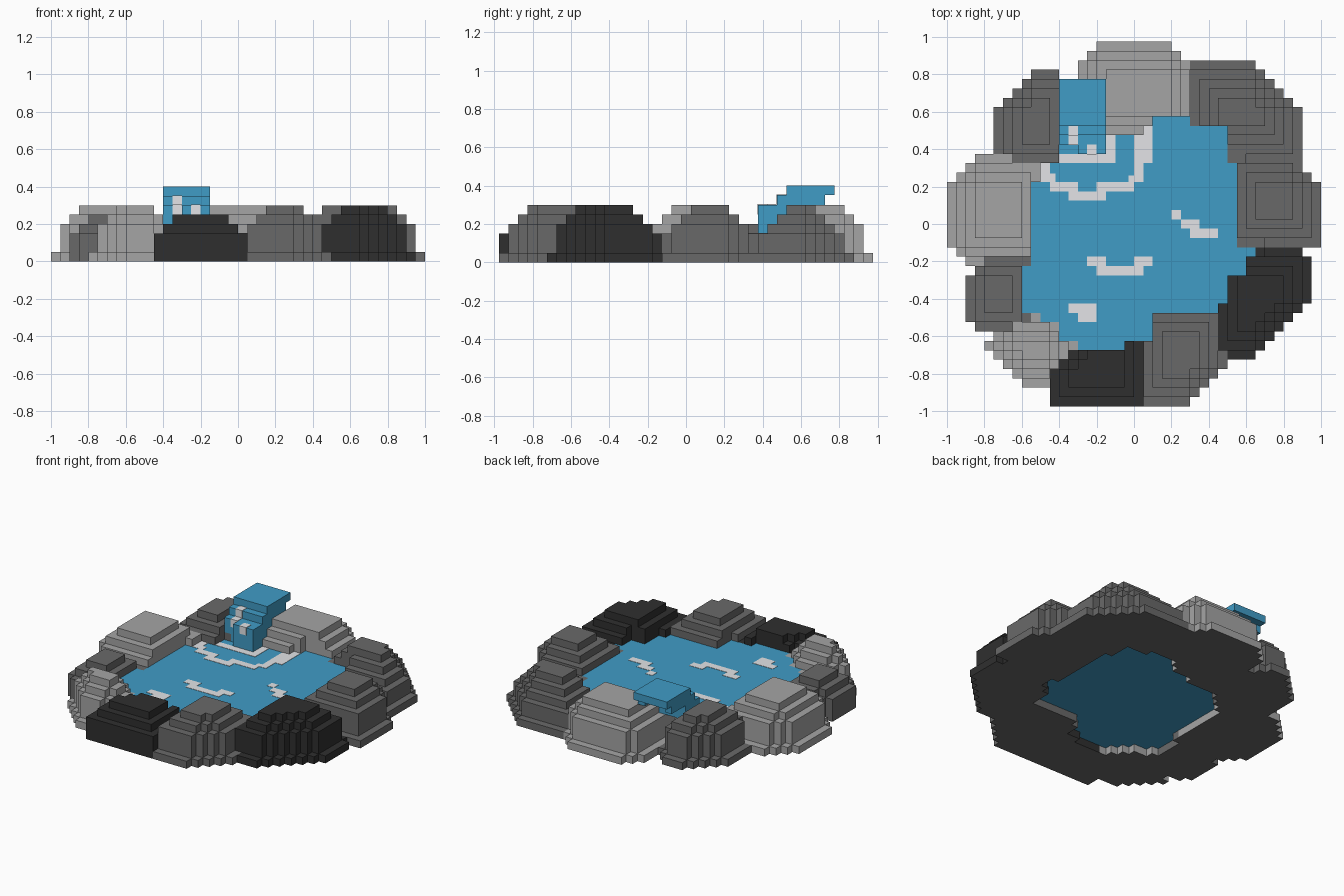
import bpy, bmesh
from mathutils import Vector

if "Cube" in bpy.data.objects:
    bpy.data.objects.remove(bpy.data.objects["Cube"])

V = 0.05                      # voxel size
X0, Y0 = -1.0, -0.975         # grid origin


def material(name, r, g, b):
    m = bpy.data.materials.new(name)
    lin = [((c / 255 + 0.055) / 1.055) ** 2.4 for c in (r, g, b)]
    m.diffuse_color = (*lin, 1)
    m.use_nodes = True
    m.node_tree.nodes["Principled BSDF"].inputs["Base Color"].default_value = m.diffuse_color
    return m


LIGHT = material("light_stone", 165, 165, 165)
MID = material("mid_stone", 105, 105, 105)
DARK = material("dark_stone", 47, 47, 47)
WATER = material("water_blue", 64, 156, 198)
FOAM = material("foam_white", 228, 229, 232)


def cells(x0, x1, y0, y1, cuts=(0, 0, 0, 0)):
    """Grid cells of a rectangle with stair-cut corners (front left, front right, back right, back left)."""
    i0, i1 = round((x0 - X0) / V), round((x1 - X0) / V)
    j0, j1 = round((y0 - Y0) / V), round((y1 - Y0) / V)
    out = set()
    for i in range(i0, i1):
        for j in range(j0, j1):
            l, r, f, b = i - i0, i1 - 1 - i, j - j0, j1 - 1 - j
            if all(s >= c for s, c in zip((l + f, r + f, r + b, l + b), cuts)):
                out.add((i, j))
    return out


def around(c, diagonal=True):
    return [(c[0] + a, c[1] + b) for a in (-1, 0, 1) for b in (-1, 0, 1)
            if (a or b) and (diagonal or not (a and b))]


def finish(bm, name, mats):
    me = bpy.data.meshes.new(name)
    bm.to_mesh(me)
    bm.free()
    ob = bpy.data.objects.new(name, me)
    for m in mats:
        me.materials.append(m)
    bpy.context.collection.objects.link(ob)


def voxel_object(name, voxels, solid, mats):
    """Outer faces of a voxel set; undersides on the ground use the last material."""
    bm, verts = bmesh.new(), {}
    for v in sorted(voxels):
        for axis in range(3):
            for side in (0, 1):
                n = list(v)
                n[axis] += 2 * side - 1
                if tuple(n) in solid:
                    continue
                face = []
                for s, t in ((0, 0), (1, 0), (1, 1), (0, 1)):
                    p = list(v)
                    p[axis] += side
                    p[(axis + 1) % 3] += s
                    p[(axis + 2) % 3] += t
                    p = tuple(p)
                    if p not in verts:
                        verts[p] = bm.verts.new(Vector(p) * V + Vector((X0, Y0, 0)))
                    face.append(verts[p])
                f = bm.faces.new(face if side else face[::-1])
                ground = axis == 2 and side == 0 and v[2] == 0
                f.material_index = len(mats) - 1 if ground else 0
    finish(bm, name, mats)


def box_object(name, boxes, mat):
    bm = bmesh.new()
    for x0, x1, y0, y1, z0, z1 in boxes:
        r = bmesh.ops.create_cube(bm, size=1)
        bmesh.ops.scale(bm, vec=(x1 - x0, y1 - y0, z1 - z0), verts=r["verts"])
        bmesh.ops.translate(bm, vec=((x0 + x1) / 2, (y0 + y1) / 2, (z0 + z1) / 2), verts=r["verts"])
    finish(bm, name, [mat])


# Visible pool outline
pool = set()
for r in [(-.55, .55, -.225, .225), (-.6, .5, -.425, -.225), (-.5, .45, -.475, -.425),
          (-.6, .1, -.475, -.425), (-.5, .1, -.525, -.475), (-.4, .1, -.625, -.525),
          (-.3, -.05, -.675, -.625), (.5, .6, -.275, -.125), (.6, .65, -.175, -.125),
          (-.5, .55, .225, .325), (-.4, .5, .325, .425), (-.1, .5, .425, .475),
          (.05, .5, .475, .525), (.1, .3, .525, .575)]:
    pool |= cells(*r)

# Stepped stones: name, colour, step heights in voxels, footprint, corner cuts
STEP = (1, 4, 5, 6)
LOW = (3, 4, 5, 5)
rocks = [
    ("front_dark_stone", DARK, LOW, (-.45, .05, -.975, -.575), (0, 0, 0, 4)),
    ("front_right_stone", MID, STEP, (0, .5, -.975, -.425), (0, 4, 0, 0)),
    ("front_left_stone", LIGHT, STEP, (-.8, -.3, -.875, -.475), (4, 3, 3, 3)),
    ("left_small_stone", MID, LOW, (-.9, -.55, -.575, -.175), (1, 0, 0, 2)),
    ("left_stone", LIGHT, STEP, (-1, -.45, -.225, .375), (2, 0, 0, 3)),
    ("back_left_stone", MID, STEP, (-.75, -.3, .275, .825), (2, 0, 2, 4)),
    ("back_stone", LIGHT, STEP, (-.3, .35, .425, .975), (0, 0, 3, 2)),
    ("back_right_stone", MID, (1, 3, 4, 5, 6), (.25, .9, .325, .875), (4, 0, 5, 0)),
    ("right_stone", MID, STEP, (.5, 1, -.125, .375), (0, 0, 3, 0)),
    ("right_dark_stone", DARK, STEP, (.4, .95, -.725, -.125), (0, 6, 1, 3)),
]

# Each step shrinks the footprint by a voxel; the tallest stone wins each column
height, owner = {}, {}
for n, (_, _, steps, rect, cuts) in enumerate(rocks):
    layer = cells(*rect, cuts)
    for h in steps:
        for c in layer - pool:
            if h > height.get(c, 0):
                height[c], owner[c] = h, n
        layer = {c for c in layer if all(a in layer for a in around(c, False))}

# Rim closes tightly round the water
rim = sorted({a for c in pool for a in around(c)} - pool)
for c in rim:
    if c not in owner:
        near = [a for a in around(c) if a in owner]
        owner[c] = owner[near[0]] if near else 0
    height[c] = max(height.get(c, 0), 3)

# Narrow stone shelf below the water edge
for c in sorted(pool):
    near = [a for a in around(c, False) if a not in pool]
    if near:
        owner[c], height[c] = owner[near[0]], 1

stone = [set() for _ in rocks]
for c, h in height.items():
    stone[owner[c]].update((*c, k) for k in range(h))
rock_all = set().union(*stone)

# Pool water
water = {(*c, k) for c in pool for k in (1, 2)}
# Waterfall: stepped front, overhanging top plate and two arms under it
fall = {(*c, k) for c in cells(-.3, -.15, .375, .425) for k in (3, 4, 5)}
fall |= {(*c, k) for c in cells(-.4, -.15, .425, .475) for k in (3, 4, 5)}
fall |= {(*c, k) for c in cells(-.4, -.15, .475, .575) for k in (4, 5, 6)}
fall |= {(*c, 6) for x in (-.4, -.2) for c in cells(x, x + V, .575, .725)}
fall |= {(*c, 7) for c in cells(-.4, -.15, .525, .775)}
fall -= rock_all
solid = rock_all | water | fall

for (name, mat, *_), vox in zip(rocks, stone):
    voxel_object(name, vox, solid, [mat, MID])
voxel_object("pool_water", water, solid, [WATER])
voxel_object("waterfall", fall, solid, [WATER])

# Foam on the pool: rings under the waterfall, then ripples
rings = [(-.5, -.45, .225, .325), (-.45, -.3, .175, .225), (-.45, -.42, .225, .27),
         (-.35, -.15, .125, .175), (-.2, 0, .175, .225), (-.03, 0, .225, .26),
         (0, .05, .225, .475), (.05, .1, .325, .525),
         (-.4, -.1, .325, .375), (-.15, -.1, .375, .475)]
ripples = [(.2, .25, .025, .075), (.25, .35, -.025, .025), (.3, .45, -.075, -.025),
           (-.25, -.15, -.225, -.175), (-.2, .05, -.275, -.225), (0, .1, -.225, -.175),
           (-.35, -.2, -.475, -.425), (-.3, -.2, -.525, -.475)]
box_object("foam_rings", [(*r, .148, .152) for r in rings], FOAM)
box_object("foam_ripples", [(*r, .148, .152) for r in ripples], FOAM)
# Foam streaks wrapping the waterfall steps
box_object("waterfall_foam", [(-.35, -.3, .422, .475, .25, .303), (-.35, -.3, .472, .525, .3, .353),
                              (-.25, -.2, .372, .425, .25, .303)], FOAM)
